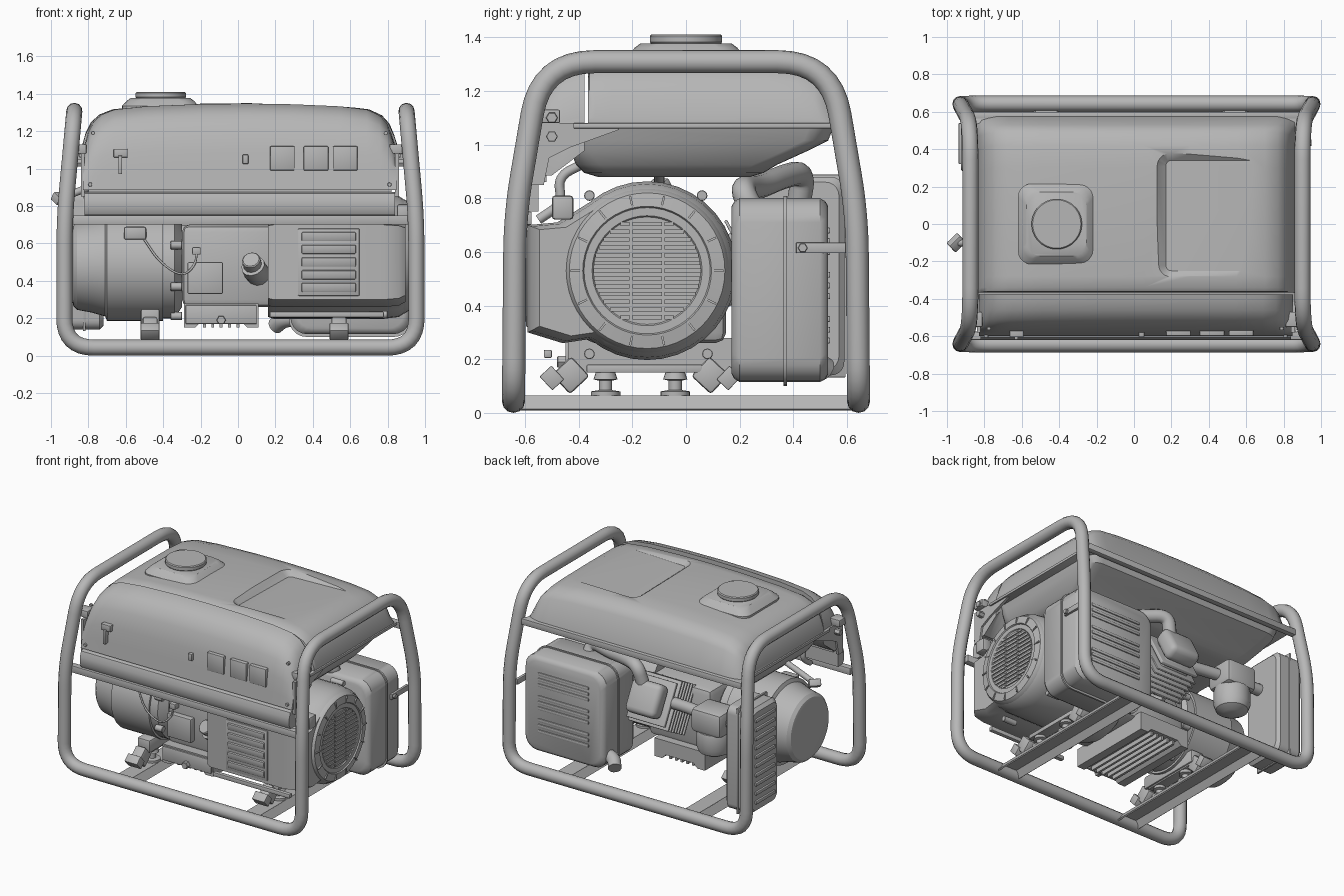
import bpy, bmesh, math
from mathutils import Vector, Matrix, Euler

grey = bpy.data.materials.new("plain_grey")
grey.diffuse_color = (0.47, 0.47, 0.47, 1)


def finish(name, bm, angle=32):
    bmesh.ops.recalc_face_normals(bm, faces=bm.faces)
    me = bpy.data.meshes.new(name)
    bm.to_mesh(me)
    bm.free()
    for p in me.polygons:
        p.use_smooth = True
    me.set_sharp_from_angle(angle=math.radians(angle))
    me.materials.append(grey)
    ob = bpy.data.objects.new(name, me)
    bpy.context.collection.objects.link(ob)
    return ob


def box(name, x, y, z, bevel=0.0, rot=(0, 0, 0), seg=2):
    bm = bmesh.new()
    bmesh.ops.create_cube(bm, size=1)
    bmesh.ops.scale(bm, vec=(x[1] - x[0], y[1] - y[0], z[1] - z[0]), verts=bm.verts)
    if bevel:
        bmesh.ops.bevel(bm, geom=bm.edges[:], offset=bevel, segments=seg, profile=0.5, affect='EDGES')
    mid = Vector((sum(x) / 2, sum(y) / 2, sum(z) / 2))
    bm.transform(Matrix.Translation(mid) @ Euler(rot).to_matrix().to_4x4())
    return finish(name, bm)


def skin(name, rings, angle=32):
    """Bridge equal-length rings of points and cap both ends."""
    bm = bmesh.new()
    vs = [[bm.verts.new(p) for p in r] for r in rings]
    n = len(vs[0])
    for a, b in zip(vs, vs[1:]):
        for i in range(n):
            j = (i + 1) % n
            bm.faces.new((a[i], a[j], b[j], b[i]))
    bm.faces.new(vs[0])
    bm.faces.new(vs[-1])
    return finish(name, bm, angle)


def lathe(name, p, axis, prof, seg=40):
    """Turned part: prof holds (radius, distance along axis)."""
    q = Vector(axis).to_track_quat('Z', 'Y')
    rings = [[Vector(p) + q @ Vector((r * math.cos(2 * math.pi * i / seg), r * math.sin(2 * math.pi * i / seg), h))
              for i in range(seg)] for r, h in prof]
    return skin(name, rings)


def cyl(name, p, axis, r, h, seg=24):
    c = min(r, h) * 0.12
    return lathe(name, p, axis, [(r - c, 0), (r, c), (r, h - c), (r - c, h)], seg)


def rrect(a0, a1, b0, b1, r, n=5):
    pts = []
    for k, (a, b) in enumerate([(a1 - r, b1 - r), (a0 + r, b1 - r), (a0 + r, b0 + r), (a1 - r, b0 + r)]):
        for i in range(n + 1):
            t = math.pi / 2 * (k + i / n)
            pts.append((a + r * math.cos(t), b + r * math.sin(t)))
    return pts


def extrude_x(name, prof, x0, x1):
    return skin(name, [[(x, y, z) for y, z in prof] for x in (x0, x1)])


def tube(name, pts, r, d=0.08, cyclic=False):
    """Pipe along a path with rounded corners."""
    pts = [Vector(p) for p in pts]
    n, path = len(pts), []
    for i, p in enumerate(pts):
        if not cyclic and i in (0, n - 1):
            path.append(p)
            continue
        dd = d[i] if isinstance(d, list) else d
        u, w = pts[i - 1] - p, pts[(i + 1) % n] - p
        a, b = p + u.normalized() * min(dd, u.length / 2), p + w.normalized() * min(dd, w.length / 2)
        for k in range(9):
            t = k / 8
            path.append(a * (1 - t) ** 2 + p * 2 * t * (1 - t) + b * t * t)
    cu = bpy.data.curves.new(name, 'CURVE')
    cu.dimensions, cu.bevel_depth, cu.bevel_resolution, cu.use_fill_caps = '3D', r, 4, True
    sp = cu.splines.new('POLY')
    sp.points.add(len(path) - 1)
    for q, p in zip(sp.points, path):
        q.co = (*p, 1)
    sp.use_cyclic_u = cyclic
    cu.materials.append(grey)
    ob = bpy.data.objects.new(name, cu)
    bpy.context.collection.objects.link(ob)
    return ob


# Frame: one closed loop of pipe, with rails and floor channels
def leg(s, y):
    return [(0.013 + s * 0.942, y * 0.643, 0.043), (0.013 + s * 0.94, y * 0.637, 0.74), (0.013 + s * 0.888, y * 0.54, 1.309)]
loop = leg(-1, -1) + leg(-1, 1)[::-1] + leg(1, 1) + leg(1, -1)[::-1]
tube("frame_pipe", loop, 0.043, [0.16, 0.15, 0.2, 0.2, 0.15, 0.16] * 2, True)
box("front_rail", (-0.9, 0.92), (-0.62, -0.575), (0.7, 0.75), 0.005)
box("back_rail", (-0.88, 0.9), (0.56, 0.6), (1.035, 1.08), 0.005)
for x in (-0.47, 0.54):
    box("floor_channel_web", (x - 0.055, x + 0.055), (-0.64, 0.64), (0.054, 0.064))
    for s in (-1, 1):
        box("floor_channel_side", (x + s * 0.07 - 0.005, x + s * 0.07 + 0.005), (-0.64, 0.64), (0.006, 0.066), 0, (0, -s * 0.6, 0))
    for y, s in ((-0.43, 1), (0.09, -1)):
        box("rubber_mount", (x - 0.04, x + 0.04), (y - 0.05, y + 0.05), (0.09, 0.19), 0.012, (s * 0.75, 0, 0))
        box("mount_cup", (x - 0.05, x + 0.05), (y - s * 0.07 - 0.03, y - s * 0.07 + 0.03), (0.095, 0.165), 0.004, (s * 0.75, 0, 0))
        lathe("mount_foot", (x, y + s * 0.13, 0.06), (0, 0, 1), [(0.055, 0), (0.055, 0.02), (0.025, 0.025), (0.025, 0.06), (0.045, 0.065), (0.03, 0.11)], 20)
    box("mount_bridge", (x - 0.04, x + 0.04), (-0.37, 0.06), (0.15, 0.18), 0.004)

# Fuel tank: domed shell swept along x, with a shallow tray in the top
outline = [(-0.84, 1.1), (-0.815, 1.19), (-0.785, 1.25), (-0.74, 1.29), (-0.67, 1.317), (-0.5, 1.335), (-0.2, 1.347), (0.05, 1.35),
           (0.3, 1.346), (0.55, 1.335), (0.7, 1.317), (0.77, 1.285), (0.81, 1.24), (0.835, 1.18), (0.86, 1.1)]
shell = [(-0.365, 0), (-0.365, 0.8), (-0.36, 0.92), (-0.34, 0.97), (-0.28, 0.99), (0, 1), (0.3, 0.985), (0.42, 0.95), (0.49, 0.87), (0.53, 0.7), (0.575, 0)]
inset = {-0.84: 0.95, -0.815: 0.97, -0.785: 0.985, 0.81: 0.985, 0.835: 0.97, 0.86: 0.95}
tank = skin("tank_shell", [[(x, y * (inset.get(x, 1) if y > 0 else 1), 1.075 + t * (h - 1.075)) for y, t in shell] for x, h in outline], 40)
cutter = skin("tray_cutter", [[(x, y, z + (x - 0.17) * 0.03 + (0.34 - y) * 0.02) for x, y in rrect(0.17 - g, 0.66 + g, -0.25 - g, 0.34 + g, 0.03 + g)]
                              for g, z in ((0, 1.306), (0.045, 1.342), (0.1, 1.42))])
cutter.hide_render = True
cutter.display_type = 'WIRE'
mod = tank.modifiers.new("tray", 'BOOLEAN')
mod.operation, mod.object, mod.solver = 'DIFFERENCE', cutter, 'EXACT'
box("tank_flange", (-0.85, 0.87), (-0.42, 0.59), (1.06, 1.08), 0.004)
skin("tank_bowl", [[(x, y, z) for x, y in rrect(-w, w + 0.02, a, b, 0.09)] for w, a, b, z in
                   ((0.79, -0.44, 0.55, 1.065), (0.775, -0.43, 0.53, 1.015), (0.76, -0.43, 0.45, 0.975), (0.73, -0.41, 0.34, 0.925), (0.7, -0.38, 0.29, 0.895), (0.65, -0.33, 0.24, 0.88))])
skin("filler_base", [[(x, y, z) for x, y in rrect(-0.62 + g, -0.21 - g, -0.215 + g, 0.215 - g, 0.07)]
                     for g, z in ((0, 1.3), (0, 1.335), (0.025, 1.362), (0.045, 1.377))])
lathe("fuel_cap", (-0.413, 0, 1.37), (0, 0, 1), [(0.125, 0), (0.135, 0.012), (0.135, 0.034), (0.129, 0.04)])

# Control panel: rolled top face, lower lip and fittings
face = [(-0.6, 0), (-0.59, 0.2), (-0.578, 0.45), (-0.55, 0.7), (-0.51, 0.85), (-0.46, 0.93), (-0.41, 0.97), (-0.378, 0.985), (-0.378, 0.42), (-0.5, 0)]
skin("control_panel", [[(x * 0.985, y, 0.885 + t * (h - 0.88)) for y, t in face] for x, h in outline], 40)
extrude_x("panel_lip", [(-0.59, 0.875), (-0.607, 0.868), (-0.62, 0.83), (-0.62, 0.78), (-0.605, 0.752), (-0.55, 0.75), (-0.55, 0.875)], -0.82, 0.84)
box("panel_groove_backing", (-0.8, 0.82), (-0.58, -0.52), (0.86, 0.9))
for x in (0.237, 0.417, 0.573):
    box("socket", (x - 0.066, x + 0.066), (-0.598, -0.55), (0.99, 1.12), 0.006)
box("switch_plate", (-0.665, -0.59), (-0.605, -0.55), (1.06, 1.105), 0.004)
box("switch_lever", (-0.64, -0.62), (-0.62, -0.56), (0.97, 1.07), 0.004)
box("breaker", (0.025, 0.055), (-0.605, -0.55), (1.025, 1.075), 0.004)
for x, y, z in ((-0.775, -0.56, 1.19), (0.79, -0.56, 1.19), (-0.79, -0.6, 0.915), (0.81, -0.6, 0.915)):
    cyl("panel_screw", (x, y + 0.01, z), (0, -1, 0), 0.011, 0.018, 12)
plate = [(-0.58, 0.85), (-0.53, 0.85), (-0.51, 0.95), (-0.43, 0.99), (-0.25, 1.055), (-0.25, 1.07), (-0.4, 1.08), (-0.58, 1.08)]
for s in (-1, 1):
    extrude_x("panel_bracket", plate, 0.01 + s * 0.83, 0.01 + s * 0.85)
    box("tank_tab", (0.85 * s - 0.04, 0.85 * s + 0.04), (-0.55, -0.47), (1.08, 1.13), 0.005)
    for z in (1.03, 1.1):
        cyl("bracket_bolt", (0.01 + s * 0.84, -0.5, z), (s, 0, 0), 0.022, 0.05, 6)

# Fan housing with round grille on the right end
cy, cz = -0.145, 0.53
arc = [math.radians(130 - 10 * i) for i in range(27)]
hull = [(-0.59, 0.7), (-0.48, 0.71)] + [(cy + 0.333 * math.cos(t), cz + 0.333 * math.sin(t)) for t in arc] + [(-0.46, 0.26), (-0.59, 0.3)]
skin("fan_housing", [[(x, cy + (y - cy) * k, cz + (z - cz) * k) for y, z in hull]
                     for x, k in ((0.16, 0.97), (0.19, 1), (0.78, 1), (0.86, 0.97), (0.895, 0.9))], 40)
lathe("starter_cover", (0.84, cy, cz), (1, 0, 0), [(0.31, 0), (0.305, 0.05), (0.29, 0.072), (0.24, 0.08), (0.235, 0.072), (0.205, 0.072), (0.2, 0.066)], 48)
for i in range(14):
    t = 2 * math.pi * i / 14
    box("grille_spoke", (0.91, 0.924), (cy + 0.263 * math.cos(t) - 0.022, cy + 0.263 * math.cos(t) + 0.022),
        (cz + 0.263 * math.sin(t) - 0.004, cz + 0.263 * math.sin(t) + 0.004), 0, (t, 0, 0))
for i in range(-6, 7):
    w = math.sqrt(0.2 ** 2 - (i * 0.029) ** 2)
    for a, b in ((-w, -0.065), (-0.055, 0.055), (0.065, w)):
        if b - a > 0.02:
            box("grille_slat", (0.9, 0.914), (cy + a, cy + b), (cz + i * 0.029 - 0.008, cz + i * 0.029 + 0.008))
box("front_vent_frame", (0.32, 0.65), (-0.597, -0.57), (0.32, 0.68), 0.006)
for i in range(5):
    z = 0.365 + i * 0.068
    box("front_vent_slat", (0.34, 0.63), (-0.608, -0.58), (z - 0.024, z + 0.024), 0.006, (0.12, 0, 0))
box("housing_strap", (0.17, 0.78), (-0.53, -0.5), (0.205, 0.235), 0.005)
box("housing_lug", (0.85, 0.92), (-0.5, -0.42), (0.72, 0.81), 0.012)
for y, z in ((-0.36, 0.81), (0.06, 0.81), (-0.36, 0.22), (0.08, 0.22)):
    cyl("housing_bolt", (0.7, y, z), (1, 0, 0), 0.02, 0.1, 12)

# Crankcase, finned sump, oil cap
box("crankcase", (-0.3, 0.2), (-0.38, 0.15), (0.26, 0.7), 0.04)
skin("sump", [[(x, y, z) for x, z in ((-0.29, 0.28), (-0.29, 0.15), (-0.23, 0.15), (-0.2, 0.18), (0.02, 0.18), (0.05, 0.15), (0.11, 0.15), (0.11, 0.28))]
              for y in (-0.44, 0.2)])
box("sump_front", (-0.28, 0.1), (-0.45, -0.43), (0.17, 0.27), 0.004)
cyl("drain_plug", (-0.09, -0.44, 0.19), (0, -1, 0), 0.025, 0.04, 6)
for i in range(5):
    x = -0.18 + i * 0.045
    box("sump_fin", (x - 0.008, x + 0.008), (-0.42, 0.18), (0.15, 0.19))
box("coil_cover", (-0.27, -0.08), (-0.42, -0.36), (0.33, 0.5), 0.008)
box("sensor", (-0.245, -0.2), (-0.43, -0.37), (0.54, 0.58), 0.006)
tube("oil_neck", [(0.12, -0.3, 0.43), (0.1, -0.39, 0.44), (0.08, -0.44, 0.48)], 0.065)
cyl("oil_cap", (0.08, -0.43, 0.48), (-0.15, -0.7, 0.5), 0.05, 0.06, 12)

# Cylinder with cooling fins, tilted to the back
tilt = math.radians(28)
def along(d):
    return 0.1 + d * math.cos(tilt), 0.5 + d * math.sin(tilt)
def block(name, w, d0, d1, h, bev):
    y, z = along((d0 + d1) / 2)
    box(name, (-w, w), (y - (d1 - d0) / 2, y + (d1 - d0) / 2), (z - h, z + h), bev, (tilt, 0, 0), 3)
block("cylinder_core", 0.11, -0.1, 0.34, 0.12, 0.02)
for i in range(7):
    block("cooling_fin", 0.16, 0.07 + i * 0.034, 0.082 + i * 0.034, 0.17, 0.004)
block("head_flange", 0.15, 0.31, 0.335, 0.15, 0.006)
block("valve_cover", 0.12, 0.33, 0.45, 0.115, 0.04)

# Muffler with vents at the back right
def rings_y(name, x, z, r, stops):
    skin(name, [[(a, y, b) for a, b in rrect(x[0] + g, x[1] - g, z[0] + g, z[1] - g, r)] for y, g in stops])
rings_y("muffler", (0.28, 0.92), (0.115, 0.8), 0.09, ((0.17, 0.03), (0.18, 0.012), (0.2, 0), (0.5, 0), (0.52, 0.012), (0.53, 0.03)))
rings_y("muffler_seam", (0.272, 0.928), (0.1, 0.808), 0.095, ((0.364, 0), (0.376, 0)))
for row in range(3):
    for i in range(3):
        z = 0.27 + row * 0.165 + i * 0.04
        box("muffler_louver", (0.4, 0.8), (0.52, 0.537), (z - 0.011, z + 0.011), 0.004)
box("muffler_strap", (0.915, 0.935), (0.41, 0.6), (0.595, 0.635), 0.004)
cyl("strap_bolt", (0.92, 0.435, 0.615), (1, 0, 0), 0.018, 0.03, 6)
tube("exhaust_elbow", [(0.6, 0.27, 0.72), (0.6, 0.2, 0.84), (0.4, 0.27, 0.84), (0.22, 0.36, 0.88), (0.08, 0.44, 0.9), (0.05, 0.42, 0.78)], 0.045)
tube("tail_pipe", [(0.35, 0.45, 0.2), (0.25, 0.46, 0.2), (0.2, 0.52, 0.16)], 0.045)

# Alternator on the left
az = 0.48
lathe("alternator_body", (-0.3, cy, az), (-1, 0, 0), [(0.22, 0), (0.28, 0.04), (0.28, 0.1), (0.295, 0.1), (0.295, 0.4), (0.27, 0.41),
                                                    (0.25, 0.48), (0.235, 0.56), (0.215, 0.58), (0.19, 0.585)], 48)
for i in range(8):
    t = 2 * math.pi * (i + 0.5) / 8
    cyl("alternator_bolt", (-0.36, cy + 0.29 * math.cos(t), az + 0.29 * math.sin(t)), (1, 0, 0), 0.022, 0.06, 12)
box("alternator_foot", (-0.52, -0.42), (-0.4, 0.08), (0.16, 0.25), 0.01)
box("terminal_box", (-0.61, -0.49), (-0.42, -0.3), (0.62, 0.69), 0.012)
tube("wire_lead", [(-0.5, -0.42, 0.62), (-0.42, -0.46, 0.5), (-0.3, -0.45, 0.42), (-0.23, -0.42, 0.48), (-0.22, -0.42, 0.55)], 0.006)
tube("fuel_hose", [(-0.6, -0.38, 0.93), (-0.6, -0.48, 0.88), (-0.6, -0.46, 0.78), (-0.6, -0.55, 0.72)], 0.018)
box("fuel_tap", (-0.98, -0.92), (-0.14, -0.06), (0.815, 0.865), 0.008, (0, 0.6, -0.8))
tube("fuel_tap_stem", [(-0.95, -0.1, 0.84), (-0.85, -0.1, 0.88), (-0.72, -0.1, 0.93)], 0.02)

# Air cleaner box, carburettor and intake at the back left
skin("air_box", [[(x, y, z) for y, z in rrect(0.27 + g, 0.59 - g, 0.14 + g, 0.88 - g, 0.05)]
                 for x, g in ((-0.72, 0.02), (-0.74, 0), (-0.9, 0), (-0.925, 0.02))])
box("air_box_seam", (-0.83, -0.815), (0.262, 0.595), (0.132, 0.888), 0.004)
for i in range(10):
    z = 0.22 + i * 0.065
    box("air_box_rib", (-0.938, -0.91), (0.32, 0.54), (z - 0.012, z + 0.012), 0.005)
tube("intake_pipe", [(-0.74, 0.4, 0.66), (-0.45, 0.39, 0.66), (-0.25, 0.36, 0.66), (-0.08, 0.34, 0.65)], 0.04)
box("carburettor", (-0.62, -0.38), (0.29, 0.5), (0.57, 0.74), 0.03)
lathe("carburettor_bowl", (-0.5, 0.39, 0.58), (0, 0, -1), [(0.115, 0), (0.12, 0.02), (0.12, 0.11), (0.105, 0.15), (0.06, 0.175), (0.02, 0.18)], 28)
